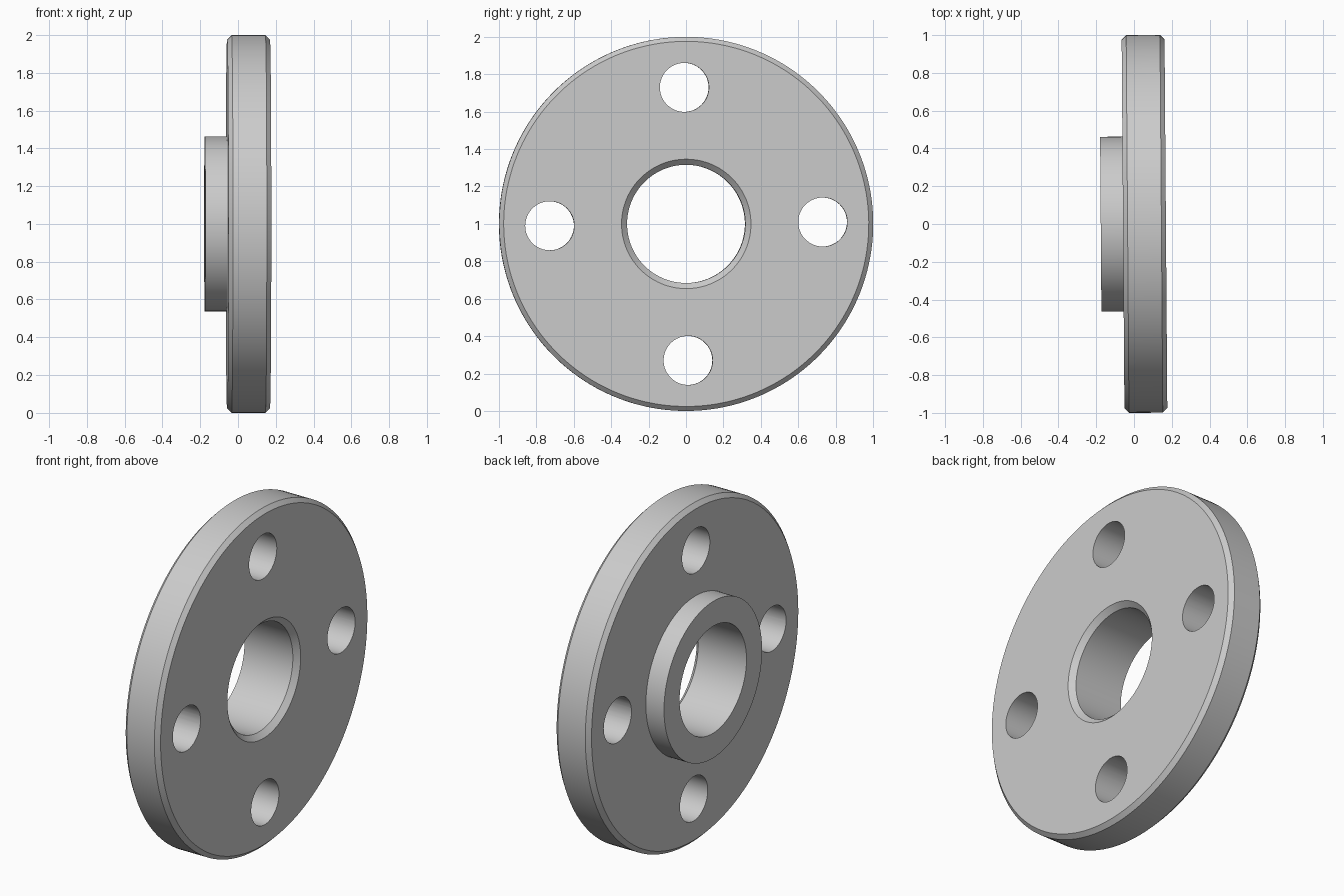
import bpy, bmesh
from math import pi, sin, cos, radians
from mathutils import Matrix

if "Cube" in bpy.data.objects:
    bpy.data.objects.remove(bpy.data.objects["Cube"])

SEG = 160

def mesh_object(name, bm):
    bmesh.ops.recalc_face_normals(bm, faces=bm.faces)
    me = bpy.data.meshes.new(name)
    bm.to_mesh(me)
    bm.free()
    ob = bpy.data.objects.new(name, me)
    bpy.context.collection.objects.link(ob)
    return ob

# Flange: closed (x, radius) profile revolved around the x axis
profile = [(-0.176, 0.316), (-0.176, 0.463), (-0.058, 0.463), (-0.058, 0.976),
           (-0.034, 1.0), (0.145, 1.0), (0.169, 0.976), (0.169, 0.346), (0.139, 0.316)]
bm = bmesh.new()
rings = [[bm.verts.new((x, r * cos(2 * pi * i / SEG), r * sin(2 * pi * i / SEG)))
          for x, r in profile] for i in range(SEG)]
n = len(profile)
for i in range(SEG):
    a, b = rings[i], rings[(i + 1) % SEG]
    for j in range(n):
        k = (j + 1) % n
        bm.faces.new((a[j], a[k], b[k], b[j]))
flange = mesh_object("flange", bm)

# Four bolt holes
bm = bmesh.new()
for i in range(4):
    m = (Matrix.Rotation(i * pi / 2, 4, 'X') @ Matrix.Translation((0.05, 0.73, 0))
         @ Matrix.Rotation(pi / 2, 4, 'Y'))
    bmesh.ops.create_cone(bm, cap_ends=True, segments=64, radius1=0.131,
                          radius2=0.131, depth=0.6, matrix=m)
cutter = mesh_object("bolt_hole_cutter", bm)
cutter.hide_render = True

bpy.context.view_layer.objects.active = flange
flange.select_set(True)
mod = flange.modifiers.new("bolt_holes", 'BOOLEAN')
mod.operation = 'DIFFERENCE'
mod.solver = 'EXACT'
mod.object = cutter
bpy.ops.object.modifier_apply(modifier=mod.name)
bpy.data.objects.remove(cutter)

# Slight turn of the part, then rest it on the floor
flange.data.transform(Matrix.Translation((0, 0, 1)) @ Matrix.Rotation(0.0075, 4, 'Z')
                      @ Matrix.Rotation(0.0137, 4, 'X'))
bpy.ops.object.shade_smooth_by_angle(angle=radians(30))
